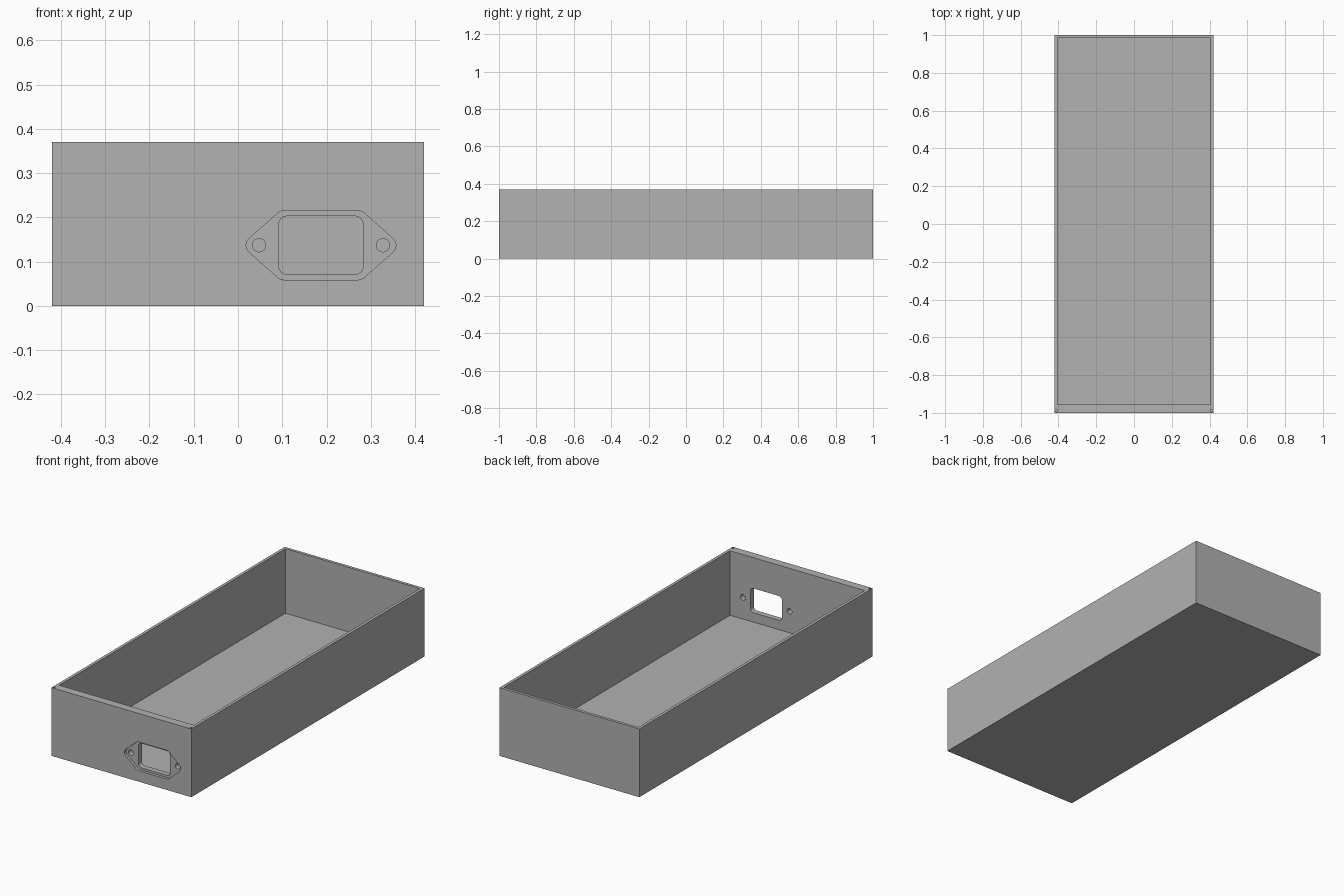
import bpy
import bmesh
from math import sin, tan, cos, tau
from mathutils import Vector

cube = bpy.data.objects.get("Cube")
if cube:
    bpy.data.objects.remove(cube, do_unlink=True)

HALF_X, HALF_Y, HEIGHT = 0.42, 1.0, 0.37
SIDE, FRONT, BACK, FLOOR = 0.016, 0.045, 0.016, 0.02
SOCKET_X, SOCKET_Z = 0.1875, 0.137   # centre of the power inlet

grey = bpy.data.materials.new("plain grey")
grey.use_nodes = True
grey.diffuse_color = (0.445, 0.445, 0.445, 1)
grey.node_tree.nodes["Principled BSDF"].inputs["Base Color"].default_value = grey.diffuse_color


def prism(name, outline, start, sweep):
    """Extrude a closed outline of 3D points; start shifts it, sweep extrudes it."""
    bm = bmesh.new()
    face = bm.faces.new([bm.verts.new(Vector(p) + Vector(start)) for p in outline])
    top = bmesh.ops.extrude_face_region(bm, geom=[face])["geom"]
    bmesh.ops.translate(bm, vec=sweep, verts=[g for g in top if isinstance(g, bmesh.types.BMVert)])
    bmesh.ops.recalc_face_normals(bm, faces=bm.faces)
    mesh = bpy.data.meshes.new(name)
    bm.to_mesh(mesh)
    bm.free()
    mesh.materials.append(grey)
    obj = bpy.data.objects.new(name, mesh)
    bpy.context.collection.objects.link(obj)
    return obj


def rectangle(x0, x1, y0, y1):
    return [(x0, y0, 0), (x1, y0, 0), (x1, y1, 0), (x0, y1, 0)]


def rounded(corners, radius, steps=6):
    """Fillet every corner of an outline drawn in the front plane."""
    pts = [Vector((SOCKET_X + x, 0, SOCKET_Z + z)) for x, z in corners]
    out = []
    for i, p in enumerate(pts):
        u = (pts[i - 1] - p).normalized()
        v = (pts[(i + 1) % len(pts)] - p).normalized()
        half = u.angle(v) / 2
        centre = p + (u + v).normalized() * radius / sin(half)
        a = (p + u * radius / tan(half) - centre).normalized()
        b = (p + v * radius / tan(half) - centre).normalized()
        out += [centre + a.slerp(b, k / steps) * radius for k in range(steps + 1)]
    return out


def circle(x, z, radius, n=24):
    return [(x + radius * cos(tau * k / n), 0, z + radius * sin(tau * k / n)) for k in range(n)]


def cut(target, cutter):
    mod = target.modifiers.new("cut", "BOOLEAN")
    mod.operation, mod.solver, mod.object = "DIFFERENCE", "EXACT", cutter
    bpy.context.view_layer.objects.active = target
    bpy.ops.object.modifier_apply(modifier=mod.name)
    bpy.data.objects.remove(cutter, do_unlink=True)


# Open tray with a thicker front wall
tray = prism("enclosure_tray", rectangle(-HALF_X, HALF_X, -HALF_Y, HALF_Y), (0, 0, 0), (0, 0, HEIGHT))
inside = rectangle(SIDE - HALF_X, HALF_X - SIDE, FRONT - HALF_Y, HALF_Y - BACK)
cut(tray, prism("cavity", inside, (0, 0, FLOOR), (0, 0, HEIGHT)))

# Flange recess, inlet opening and two screw holes in the front wall
flange = [(-0.18, 0), (-0.0915, 0.078), (0.0915, 0.078), (0.18, 0), (0.0915, -0.078), (-0.0915, -0.078)]
cut(tray, prism("flange_recess", rounded(flange, 0.021), (0, -HALF_Y - 0.1, 0), (0, 0.115, 0)))
opening = [(-0.0955, 0.066), (0.0955, 0.066), (0.0955, -0.066), (-0.0955, -0.066)]
cut(tray, prism("inlet_opening", rounded(opening, 0.02), (0, -HALF_Y - 0.1, 0), (0, 0.2, 0)))
for side in (-1, 1):
    hole = circle(SOCKET_X + side * 0.14, SOCKET_Z, 0.015)
    cut(tray, prism("screw_hole", hole, (0, -HALF_Y - 0.1, 0), (0, 0.2, 0)))

# Tiny lid pin holes in the front corners of the rim
for side in (-1, 1):
    pin = [(x, y, 0) for x, _, y in circle(side * (HALF_X - 0.009), 0.011 - HALF_Y, 0.006, 12)]
    cut(tray, prism("pin_hole", pin, (0, 0, HEIGHT - 0.04), (0, 0, 0.1)))

# Smooth the rounded corners, keep the edges sharp
bpy.ops.object.select_all(action="DESELECT")
tray.select_set(True)
bpy.context.view_layer.objects.active = tray
bpy.ops.object.shade_smooth_by_angle()
